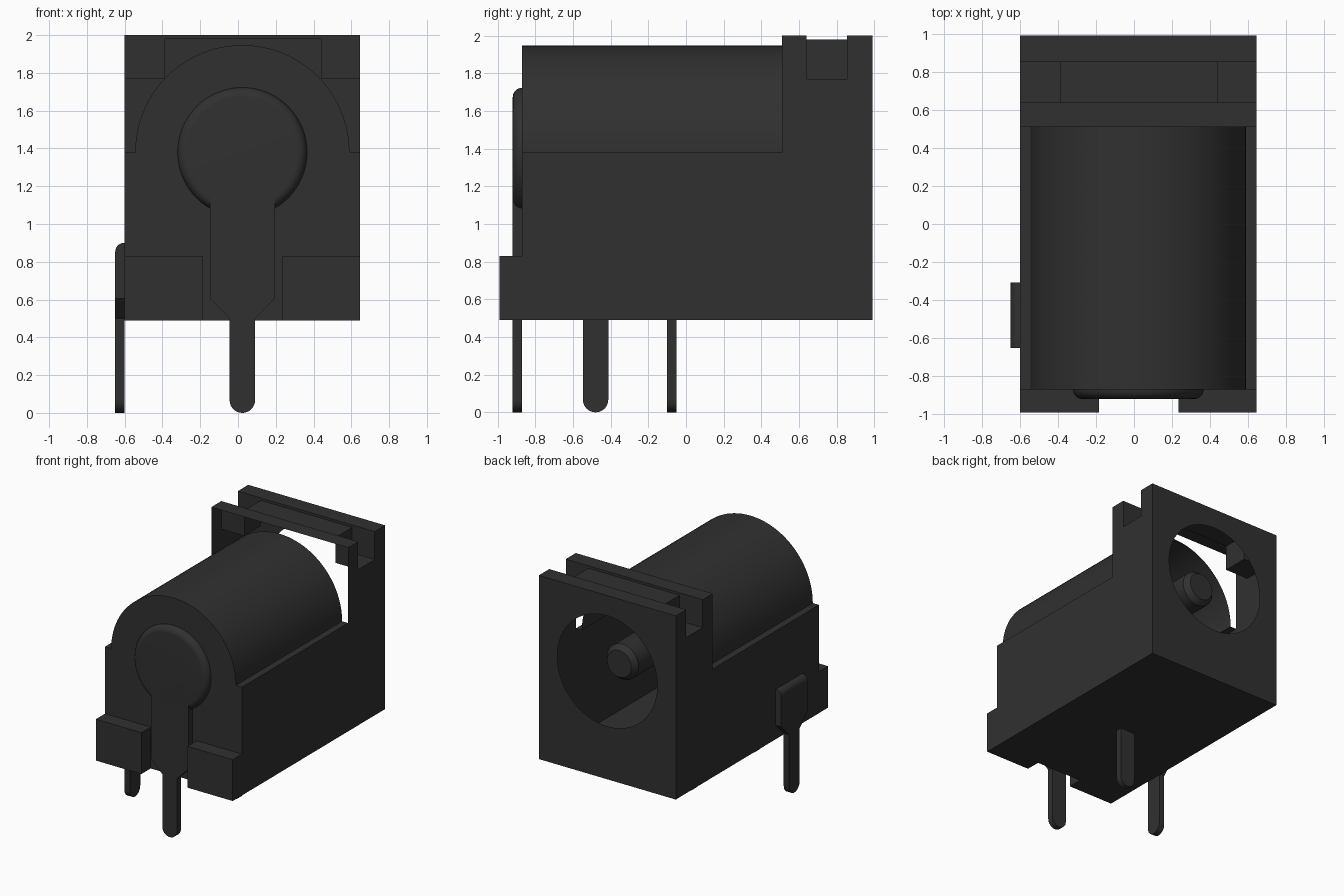
import bpy, bmesh, math
from mathutils import Vector

if "Cube" in bpy.data.objects:
    bpy.data.objects.remove(bpy.data.objects["Cube"], do_unlink=True)

mat = bpy.data.materials.new("black plastic")
COLOUR = (0.03, 0.03, 0.03, 1)
mat.diffuse_color = COLOUR
mat.use_nodes = True
bsdf = next(n for n in mat.node_tree.nodes if n.type == 'BSDF_PRINCIPLED')
bsdf.inputs["Base Color"].default_value = COLOUR
bsdf.inputs["Roughness"].default_value = 0.6

X0, X1, CX = -0.60, 0.645, 0.023       # body sides and socket axis
CZ, BARREL_R, HOLE_R = 1.38, 0.567, 0.455
FRONT, STEP, BACK = -0.87, 0.51, 0.99  # body depth stations
BOTTOM, TOP = 0.49, 2.0


def finish(bm, name):
    bmesh.ops.remove_doubles(bm, verts=bm.verts, dist=1e-5)
    bmesh.ops.recalc_face_normals(bm, faces=bm.faces)
    me = bpy.data.meshes.new(name)
    bm.to_mesh(me)
    bm.free()
    ob = bpy.data.objects.new(name, me)
    bpy.context.collection.objects.link(ob)
    me.materials.append(mat)
    bpy.ops.object.select_all(action='DESELECT')
    ob.select_set(True)
    bpy.context.view_layer.objects.active = ob
    bpy.ops.object.shade_smooth_by_angle(angle=math.radians(35))
    return ob


def face(bm, pts):
    return bm.faces.new([bm.verts.new(p) for p in pts])


def arc(cx, cz, r, a0, a1, n):
    return [(cx + r * math.cos(math.radians(a0 + (a1 - a0) * i / n)),
             cz + r * math.sin(math.radians(a0 + (a1 - a0) * i / n))) for i in range(n + 1)]


def slab(bm, outline, to_xyz, d0, d1):
    """Extrude a 2D outline between two depths."""
    f = face(bm, [to_xyz(u, v, d0) for u, v in outline])
    ext = bmesh.ops.extrude_face_region(bm, geom=[f])
    shift = Vector(to_xyz(0, 0, d1)) - Vector(to_xyz(0, 0, d0))
    bmesh.ops.translate(bm, vec=shift,
                        verts=[g for g in ext["geom"] if isinstance(g, bmesh.types.BMVert)])
    if f.is_valid and not all(len(e.link_faces) == 2 for e in f.edges):
        bm.faces.remove(f)
        face(bm, [to_xyz(u, v, d0) for u, v in outline])
    bmesh.ops.remove_doubles(bm, verts=bm.verts, dist=1e-5)


def lathe(name, profile, n=64):
    """Turn (radius, y) points around the socket axis."""
    bm = bmesh.new()
    rings = []
    for r, y in profile:
        rings.append([bm.verts.new((CX + r * math.cos(2 * math.pi * i / n), y,
                                    CZ + r * math.sin(2 * math.pi * i / n))) for i in range(n)])
    for a, b in zip(rings, rings[1:]):
        for i in range(n):
            j = (i + 1) % n
            bm.faces.new((a[i], a[j], b[j], b[i]))
    bm.faces.new(rings[0])
    bm.faces.new(rings[-1])
    return finish(bm, name)


def xz(u, v, d):
    return (u, d, v)


def yz(u, v, d):
    return (d, u, v)


# Thin-walled body: arched section with closed front, open toward the rear collar
bm = bmesh.new()
arch = arc(CX, CZ, BARREL_R, 0, 180, 48)
section = [(X0, BOTTOM), (X1, BOTTOM), (X1, CZ)] + arch + [(X0, CZ)]
face(bm, [(x, FRONT, z) for x, z in section])
for (xa, za), (xb, zb) in zip(section, section[1:] + section[:1]):
    face(bm, [(xa, FRONT, za), (xb, FRONT, zb), (xb, STEP, zb), (xa, STEP, za)])
finish(bm, "barrel_body")

# Rear collar shell with a slot across the top, open at its front
N0, N1, SLOT = 0.64, 0.855, 1.77       # slot front, back and floor
M0, M1, MID = -0.39, 0.44, 1.98        # raised middle of the slot
bm = bmesh.new()
for x in (X0, X1):
    face(bm, [(x, y, z) for y, z in ((STEP, BOTTOM), (BACK, BOTTOM), (BACK, TOP), (N1, TOP),
                                     (N1, SLOT), (N0, SLOT), (N0, TOP), (STEP, TOP))])


def level(x0, x1, y0, y1, z):
    face(bm, [(x0, y0, z), (x1, y0, z), (x1, y1, z), (x0, y1, z)])


level(X0, X1, STEP, BACK, BOTTOM)
level(X0, X1, STEP, N0, TOP)
level(X0, X1, N1, BACK, TOP)
level(M0, M1, N0, N1, MID)
level(X0, M0, N0, N1, SLOT)
level(M1, X1, N0, N1, SLOT)
for y in (N0, N1):
    face(bm, [(x, y, z) for x, z in ((X0, SLOT), (M0, SLOT), (M0, MID), (M1, MID),
                                     (M1, SLOT), (X1, SLOT), (X1, TOP), (X0, TOP))])
for x in (M0, M1):
    face(bm, [(x, N0, SLOT), (x, N1, SLOT), (x, N1, MID), (x, N0, MID)])

# Back wall with the round socket opening
rect = [(X0, BOTTOM), (X1, BOTTOM), (X1, TOP), (X0, TOP)]
edges = []
for loop in (rect, arc(CX, CZ, HOLE_R, 0, 360, 64)[:-1]):
    vs = [bm.verts.new((x, BACK, z)) for x, z in loop]
    edges += [bm.edges.new((vs[i], vs[(i + 1) % len(vs)])) for i in range(len(vs))]
bmesh.ops.triangle_fill(bm, use_beauty=True, use_dissolve=False, edges=edges,
                        normal=(0, 1, 0))
finish(bm, "rear_collar")

# Front feet
for name, a, b in (("front_foot_right", X0, -0.185), ("front_foot_left", 0.235, X1)):
    bm = bmesh.new()
    slab(bm, [(a, BOTTOM), (b, BOTTOM), (b, 0.83), (a, 0.83)], xz, -0.99, FRONT)
    finish(bm, name)

# Centre contact inside the socket
lathe("centre_contact", [(0.145, FRONT + 0.005), (0.145, 0.79), (0.11, 0.835)], 32)

# Rounded rivet head on the front
rivet = [(0.293 + 0.05 * math.cos(t), FRONT - 0.05 * math.sin(t))
         for t in [math.pi / 2 * i / 8 for i in range(9)]]
lathe("rivet_head", rivet)


def terminal(c, half, top):
    """Blade outline tapering to a narrow leg with a round tip."""
    leg = 0.0675
    return (arc(c, leg, leg, 180, 360, 16)
            + [(c + leg, 0.5), (c + half, 0.605), (c + half, top),
               (c - half, top), (c - half, 0.605), (c - leg, 0.5)])


# Front terminal under the rivet
bm = bmesh.new()
slab(bm, terminal(CX, 0.172, 1.3), xz, FRONT - 0.05, FRONT)
finish(bm, "front_terminal")

# Side terminal with a rounded upper outer edge
bm = bmesh.new()
slab(bm, terminal(-0.48, 0.172, 0.9), yz, -0.65, X0)
bend = [e for e in bm.edges if all(v.co.z > 0.89 and v.co.x < -0.64 for v in e.verts)]
bmesh.ops.bevel(bm, geom=bend, offset=0.046, segments=6, profile=0.5, affect='EDGES')
finish(bm, "side_terminal")

# Middle terminal under the floor
bm = bmesh.new()
slab(bm, arc(CX, 0.0675, 0.0675, 180, 360, 16) + [(CX + 0.0675, BOTTOM), (CX - 0.0675, BOTTOM)],
     xz, -0.1, -0.05)
finish(bm, "middle_terminal")
